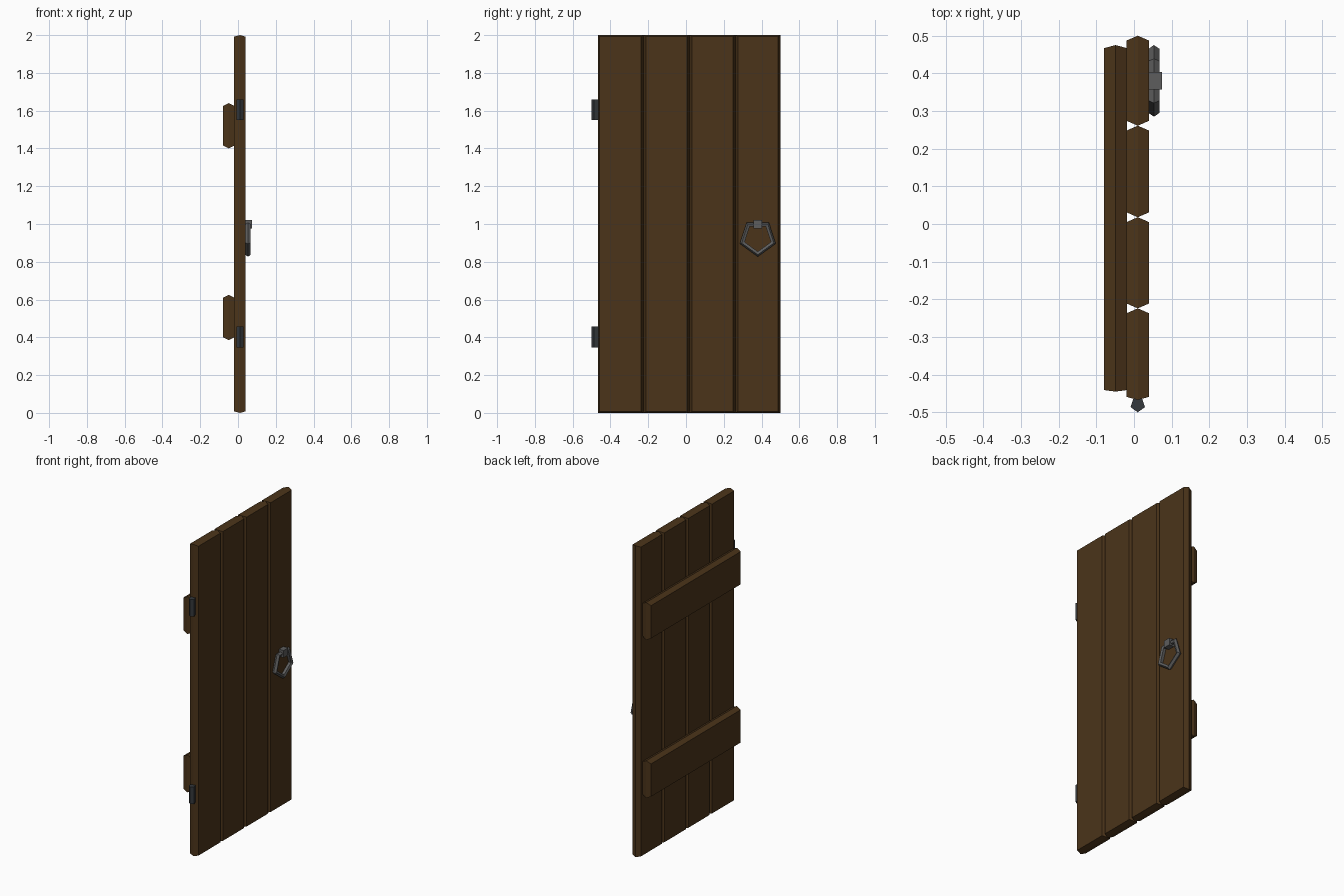
import bpy, bmesh
from math import pi, radians
from mathutils import Matrix

if "Cube" in bpy.data.objects:
    bpy.data.objects.remove(bpy.data.objects["Cube"])


def material(name, rgb):
    m = bpy.data.materials.new(name)
    m.diffuse_color = (*rgb, 1)
    m.use_nodes = True
    m.node_tree.nodes["Principled BSDF"].inputs["Base Color"].default_value = m.diffuse_color
    return m


WOOD = material("wood", (0.07, 0.034, 0.01))
HINGE = material("dark_iron", (0.035, 0.04, 0.045))
IRON = material("iron", (0.11, 0.11, 0.11))


def finish(name, bm, mat):
    bmesh.ops.recalc_face_normals(bm, faces=bm.faces)
    me = bpy.data.meshes.new(name)
    bm.to_mesh(me)
    bm.free()
    me.materials.append(mat)
    ob = bpy.data.objects.new(name, me)
    bpy.context.collection.objects.link(ob)
    return ob


def board(name, x, y, z, iy, iz):
    """Board whose rim is widest halfway through its thickness.
    iy = inset at the (low, high) y edges, iz = inset at the z ends."""
    bm = bmesh.new()
    rings = []
    for px, k in ((x[0], 1), ((x[0] + x[1]) / 2, 0), (x[1], 1)):
        y0, y1 = y[0] + iy[0] * k, y[1] - iy[1] * k
        z0, z1 = z[0] + iz * k, z[1] - iz * k
        rings.append([bm.verts.new((px, a, b)) for a, b in
                      ((y0, z0), (y1, z0), (y1, z1), (y0, z1))])
    for a, b in zip(rings, rings[1:]):
        for i in range(4):
            j = (i + 1) % 4
            bm.faces.new((a[i], a[j], b[j], b[i]))
    bm.faces.new(rings[0])
    bm.faces.new(rings[-1])
    return finish(name, bm, WOOD)


# Four vertical planks
edges = [-0.467, -0.224, 0.018, 0.261, 0.5]
for i, (a, b) in enumerate(zip(edges, edges[1:])):
    board(f"plank_{i + 1}", (-0.02, 0.04), (a, b), (0, 2),
          (0.008 if i == 0 else 0.013, 0.013), 0.008)

# Two cross battens on the back
for i, z in enumerate((0.505, 1.52)):
    board(f"batten_{i + 1}", (-0.079, -0.019), (-0.445, 0.475),
          (z - 0.12, z + 0.12), (0.004, 0.008), 0.015)

# Five-sided hinge pins
for i, z in enumerate((0.402, 1.605)):
    bm = bmesh.new()
    bmesh.ops.create_cone(bm, cap_ends=True, segments=5, radius1=0.02,
                          radius2=0.02, depth=0.11,
                          matrix=Matrix.Translation((0.01, -0.48, z))
                          @ Matrix.Rotation(pi, 4, 'Z'))
    finish(f"hinge_{i + 1}", bm, HINGE)

# Pull ring: five-sided torus with a corner pointing down
bpy.ops.mesh.primitive_torus_add(major_segments=5, minor_segments=5,
                                 major_radius=0.085, minor_radius=0.015)
ring = bpy.context.object
ring.name = "pull_ring"
ring.data.transform(Matrix.Translation((0.053, 0.38, 0.927))
                    @ Matrix.Rotation(radians(90), 4, 'Y'))
ring.data.materials.append(IRON)

# Block holding the ring
bm = bmesh.new()
bmesh.ops.create_cube(bm, size=1, matrix=Matrix.Translation((0.056, 0.38, 0.998))
                      @ Matrix.Diagonal((0.036, 0.046, 0.046, 1)))
finish("ring_mount", bm, IRON)
